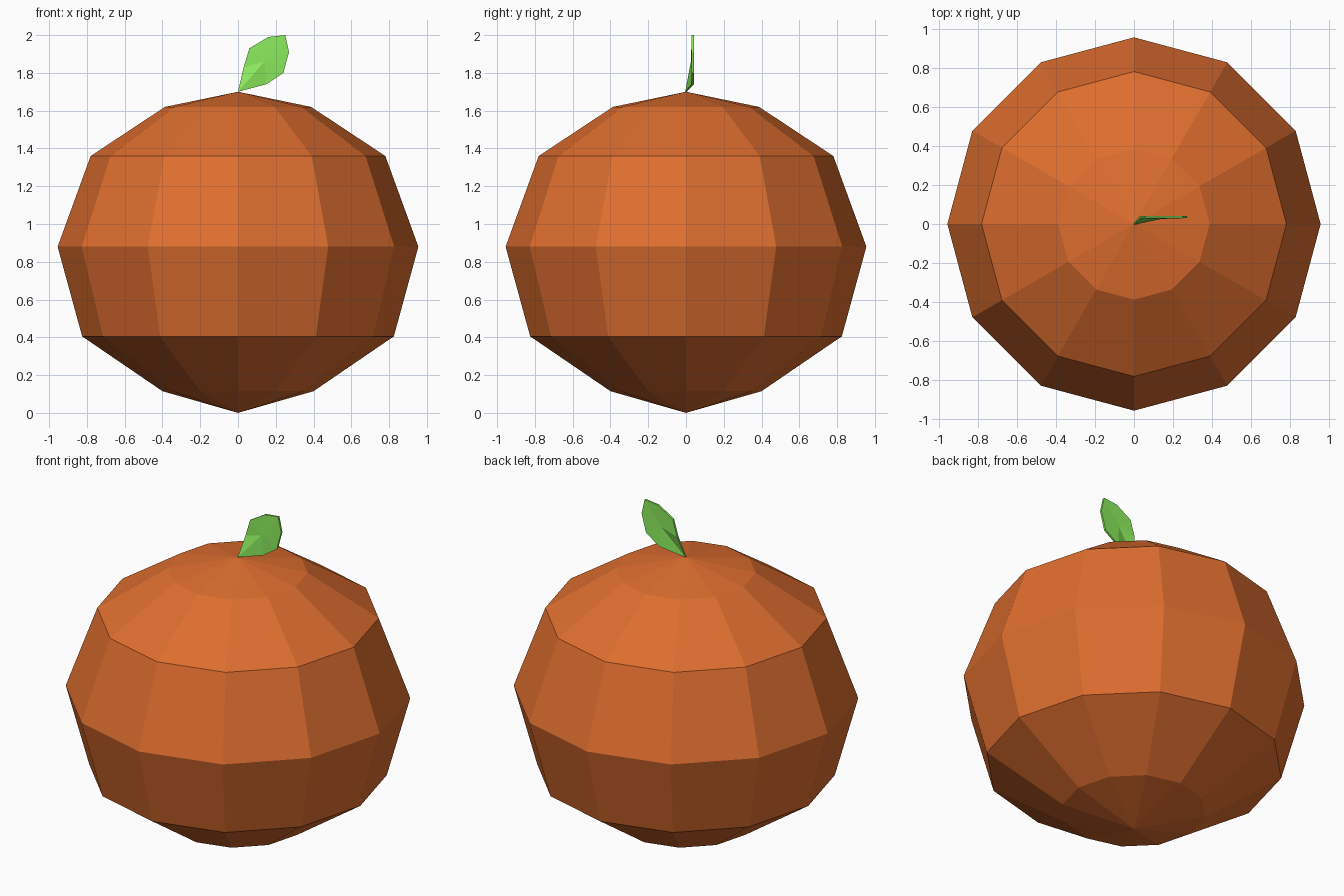
import bpy
from math import cos, sin, pi

if "Cube" in bpy.data.objects:
    bpy.data.objects.remove(bpy.data.objects["Cube"])


def make_part(name, verts, faces, color):
    mesh = bpy.data.meshes.new(name)
    mesh.from_pydata(verts, [], faces)
    mesh.update()
    obj = bpy.data.objects.new(name, mesh)
    bpy.context.collection.objects.link(obj)
    mat = bpy.data.materials.new(name + "_material")
    mat.diffuse_color = (*color, 1)
    mat.use_nodes = True
    mat.node_tree.nodes["Principled BSDF"].inputs["Base Color"].default_value = mat.diffuse_color
    mesh.materials.append(mat)
    return obj


# Fruit body: 12-sided revolved profile (radius, height) with pole points
SIDES = 12
profile = [(0.40, 0.115), (0.825, 0.405), (0.955, 0.88), (0.78, 1.36), (0.387, 1.62)]
verts = [(r * cos(2 * pi * i / SIDES), r * sin(2 * pi * i / SIDES), z)
         for r, z in profile for i in range(SIDES)]
bottom, top = len(verts), len(verts) + 1
verts += [(0, 0, 0), (0, 0, 1.70)]
faces = []
last = (len(profile) - 1) * SIDES
for i in range(SIDES):
    j = (i + 1) % SIDES
    faces.append((bottom, j, i))
    faces.append((top, last + i, last + j))
    for k in range(0, last, SIDES):
        faces.append((k + i, k + j, k + SIDES + j, k + SIDES + i))
make_part("fruit_body", verts, faces, (0.73, 0.155, 0.028))

# Leaf: thin outline in the xz plane, starting at its stem tip, with a mid point
outline = [(0, 1.70), (0.03, 1.83), (0.06, 1.93), (0.16, 1.99),
           (0.25, 2.0), (0.27, 1.91), (0.24, 1.80), (0.15, 1.74)]
n = len(outline)
verts = []
for rim_y, tip_y, mid_y in ((0.030, -0.004, 0.026), (0.042, 0.004, 0.038)):
    verts += [(x, tip_y if i == 0 else rim_y, z) for i, (x, z) in enumerate(outline)]
    verts.append((0.14, mid_y, 1.86))
faces = []
for i in range(n):
    j = (i + 1) % n
    faces.append((i, n, j))
    faces.append((n + 1 + i, n + 1 + j, 2 * n + 1))
    faces.append((i, j, n + 1 + j, n + 1 + i))
make_part("leaf", verts, faces, (0.26, 0.83, 0.11))
